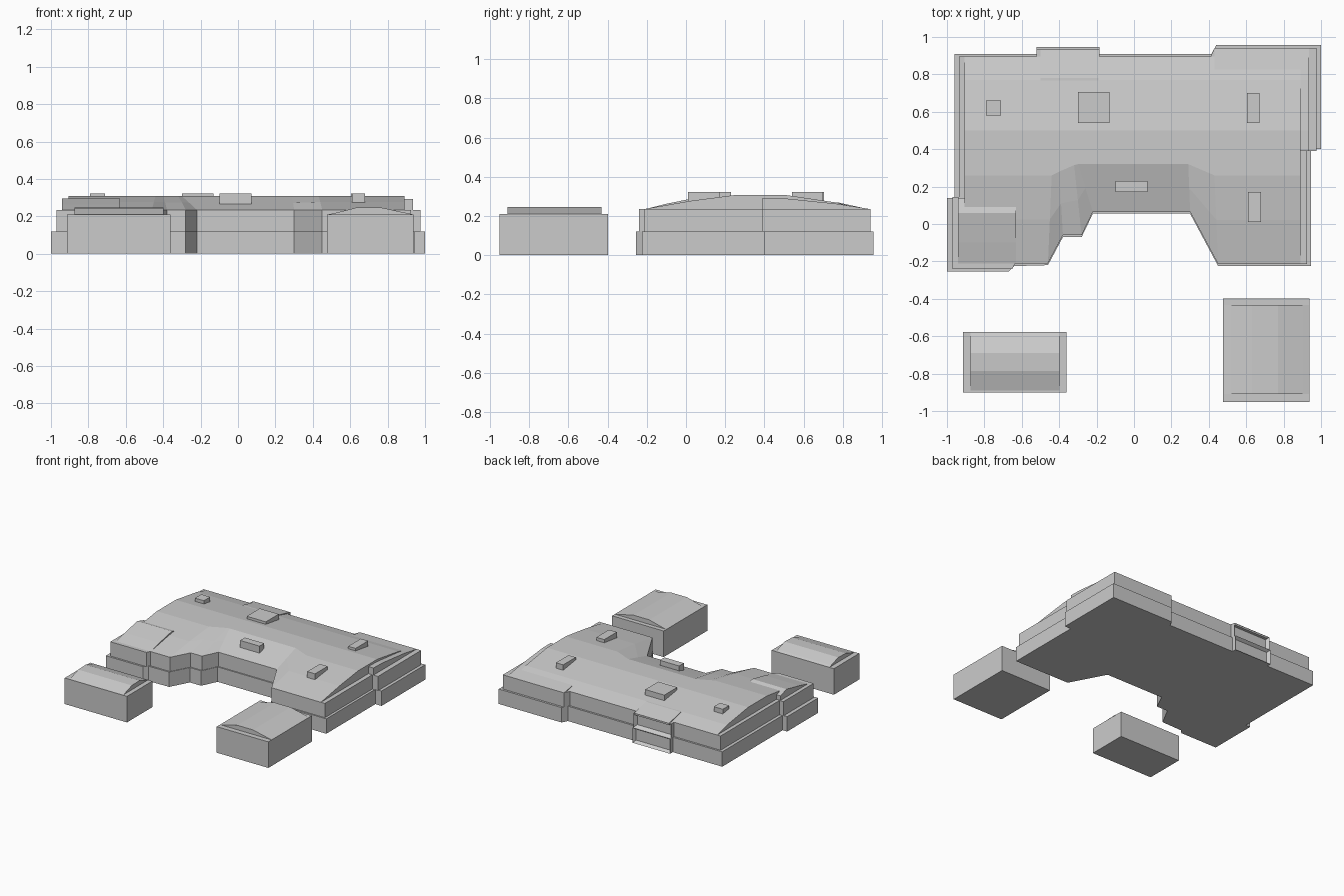
import bpy, bmesh

if "Cube" in bpy.data.objects:
    bpy.data.objects.remove(bpy.data.objects["Cube"], do_unlink=True)

grey = bpy.data.materials.new("light grey")
grey.use_nodes = True
COLOUR = (0.6, 0.6, 0.6, 1)
grey.diffuse_color = COLOUR
grey.node_tree.nodes["Principled BSDF"].inputs["Base Color"].default_value = COLOUR


def finish(name, bm):
    bmesh.ops.recalc_face_normals(bm, faces=bm.faces)
    mesh = bpy.data.meshes.new(name)
    bm.to_mesh(mesh)
    bm.free()
    mesh.materials.append(grey)
    ob = bpy.data.objects.new(name, mesh)
    bpy.context.collection.objects.link(ob)
    return ob


def loft(name, rings):
    """Closed solid through rings that all have the same number of points."""
    bm = bmesh.new()
    loops = [[bm.verts.new(p) for p in ring] for ring in rings]
    n = len(loops[0])
    for a, b in zip(loops, loops[1:]):
        for i in range(n):
            j = (i + 1) % n
            bm.faces.new((a[i], a[j], b[j], b[i]))
    bm.faces.new(loops[0])
    bm.faces.new(loops[-1])
    return finish(name, bm)


def storey(name, outline, z0, z1):
    return loft(name, [[(x, y, z) for x, y in outline] for z in (z0, z1)])


def box(name, x0, x1, y0, y1, z0, z1):
    return storey(name, [(x0, y0), (x1, y0), (x1, y1), (x0, y1)], z0, z1)


def roof(name, a, b, profile, base, along="x"):
    """Extrude a roof profile along x or y, closed flat at the base height."""
    pts = [(profile[0][0], base)] + profile + [(profile[-1][0], base)]
    if along == "x":
        return loft(name, [[(s, u, z) for u, z in pts] for s in (a, b)])
    return loft(name, [[(u, s, z) for u, z in pts] for s in (a, b)])


EAVE, RIDGE, FLOOR = 0.235, 0.308, 0.12

# Storeys: the upper one is set back from the lower one
courtyard = [(-0.46, -0.22), (-0.38, -0.07), (-0.28, -0.07),
             (-0.22, 0.055), (0.30, 0.055), (0.45, -0.225)]
lower = [(-1, -0.255), (-0.67, -0.255), (-0.64, -0.225)] + courtyard + [
    (0.945, -0.225), (0.945, 0.4), (1, 0.4), (1, 0.957), (0.44, 0.957),
    (0.415, 0.91), (-0.96, 0.91), (-0.96, 0.14), (-1, 0.14)]
upper = [(-0.97, -0.24), (-0.65, -0.24), (-0.635, -0.21)] + [
    (x, y + 0.01) for x, y in courtyard] + [
    (0.925, -0.215), (0.925, 0.39), (0.975, 0.39), (0.975, 0.94), (0.43, 0.94),
    (0.41, 0.895), (-0.935, 0.895), (-0.935, 0.145), (-0.97, 0.145)]
storey("lower_storey", lower, 0, FLOOR)
storey("upper_storey", upper, FLOOR, EAVE)


# Rear bay with one recessed window on each storey
def window_bay(name, y1, z0, z1):
    ob = box(name, -0.52, -0.185, 0.8, y1, z0, z1)
    bm = bmesh.new()
    bm.from_mesh(ob.data)
    back = [f for f in bm.faces if f.normal.y > 0.9]
    bmesh.ops.inset_region(bm, faces=back, thickness=0.022)
    bmesh.ops.translate(bm, verts=back[0].verts, vec=(0, -0.025, 0))
    bm.to_mesh(ob.data)
    bm.free()


window_bay("lower_rear_bay", 0.946, 0, FLOOR)
window_bay("upper_rear_bay", 0.932, FLOOR, EAVE)

# Main roof, front half: (ridge x, ridge y, eave x, eave y, height at middle)
stations = [(-0.905, 0.26, -0.905, -0.21, 0.277), (-0.44, 0.26, -0.46, -0.21, 0.277),
            (-0.40, 0.28, -0.38, -0.06, 0.275), (-0.32, 0.315, -0.28, -0.06, 0.275),
            (-0.30, 0.32, -0.22, 0.065, 0.272), (0.29, 0.32, 0.30, 0.065, 0.272),
            (0.43, 0.26, 0.45, -0.215, 0.277), (0.89, 0.26, 0.89, -0.215, 0.277)]
loft("front_roof", [[
    (ex, ey, 0.22), (ex, ey, EAVE),
    ((rx + ex) / 2, (ry + ey) / 2, zm),
    (rx, ry, RIDGE), (rx, 0.4, RIDGE), (rx, 0.4, 0.22)]
    for rx, ry, ex, ey, zm in stations])

# Rear roof slopes
roof("rear_roof", -0.905, 0.89,
     [(0.4, RIDGE), (0.5, RIDGE), (0.77, 0.268), (0.895, EAVE)], 0.22)
roof("rear_bay_roof", -0.5, -0.19, [(0.7, 0.27), (0.78, 0.268), (0.93, EAVE)], 0.22)
roof("rear_wing_roof", 0.43, 0.935,
     [(0.39, 0.292), (0.5, 0.29), (0.77, 0.262), (0.94, EAVE)], 0.22)

# Raised roof over the front wing
roof("front_wing_roof", -0.94, -0.632,
     [(-0.21, EAVE), (-0.1, 0.262), (0.06, 0.295), (0.14, 0.272)], 0.22)

# Roof vents and chimneys
for i, (x0, x1, y0, y1) in enumerate([
        (-0.79, -0.71, 0.58, 0.66), (-0.3, -0.13, 0.54, 0.705),
        (0.605, 0.67, 0.54, 0.7), (-0.1, 0.073, 0.17, 0.23), (0.61, 0.68, 0.01, 0.17)]):
    box(f"roof_vent_{i + 1}", x0, x1, y0, y1, 0.25, 0.322)

# Two detached garages with shallow curved roofs
WALL = 0.21
box("small_garage_walls", -0.915, -0.36, -0.9, -0.577, 0, WALL)
roof("small_garage_roof", -0.875, -0.397,
     [(-0.89, WALL), (-0.785, 0.244), (-0.69, 0.247), (-0.6, 0.218), (-0.58, WALL)], 0.2)
box("large_garage_walls", 0.477, 0.937, -0.952, -0.397, 0, WALL)
roof("large_garage_roof", -0.91, -0.432,
     [(0.48, WALL), (0.52, 0.218), (0.63, 0.246), (0.77, 0.246), (0.9, 0.218), (0.935, WALL)],
     0.2, along="y")
